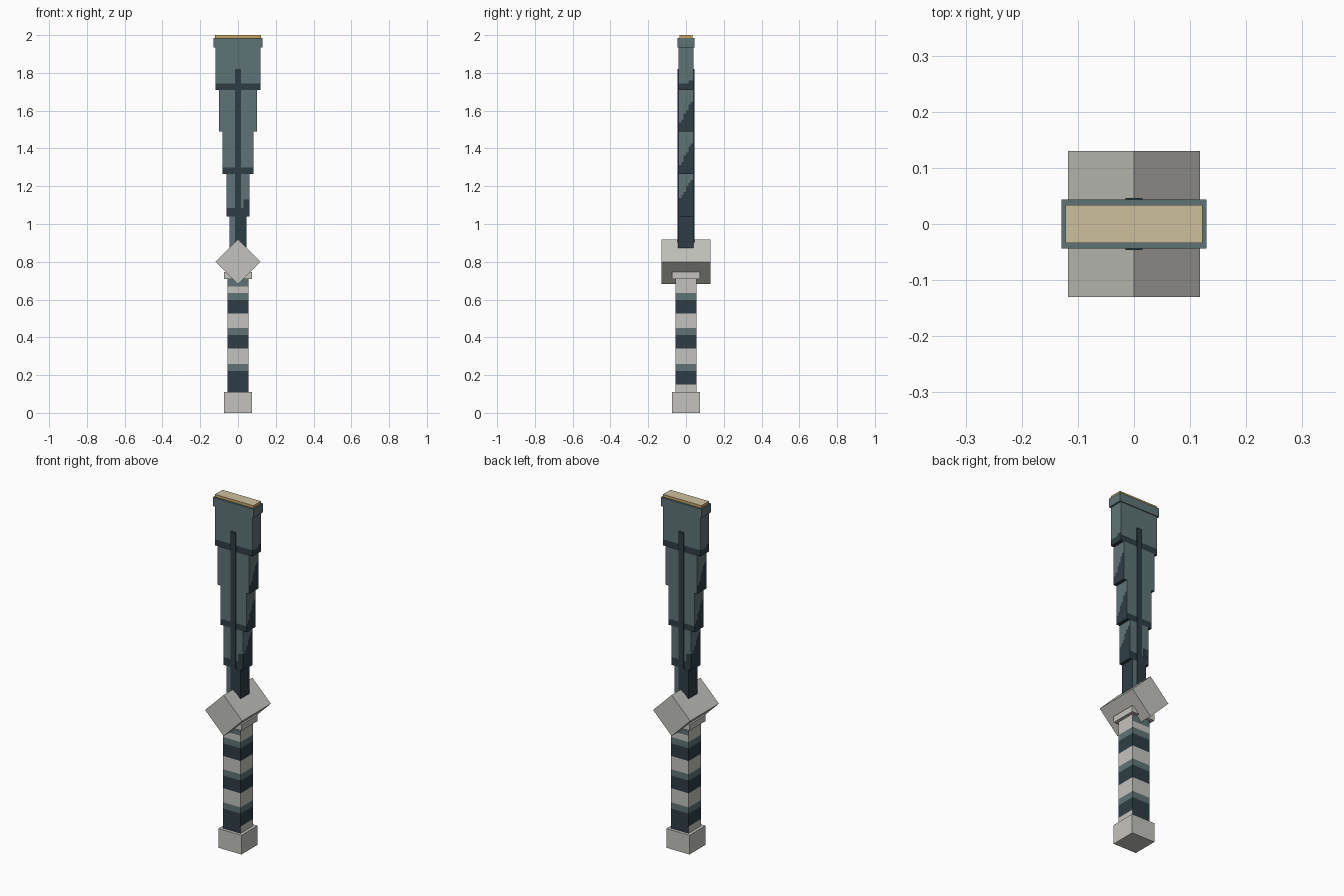
import bpy, bmesh, math
from mathutils import Vector, Matrix

cube = bpy.data.objects.get("Cube")
if cube:
    bpy.data.objects.remove(cube, do_unlink=True)


def material(name, rgb):
    m = bpy.data.materials.new(name)
    m.use_nodes = True
    m.diffuse_color = (*rgb, 1)
    m.node_tree.nodes["Principled BSDF"].inputs["Base Color"].default_value = (*rgb, 1)
    return m


STONE = material("pale stone", (0.55, 0.545, 0.51))
TEAL = material("slate teal", (0.112, 0.175, 0.181))
DARK = material("dark slate", (0.027, 0.048, 0.06))
TAN = material("pale tan", (0.61, 0.53, 0.34))
OCHRE = material("ochre", (0.58, 0.36, 0.12))


def box(name, hx, hy, z0, z1, mats, rule=None, z_cuts=(), y_cuts=(), turn=0):
    """Box centred on the z axis; optional cuts split faces, rule picks a material."""
    bm = bmesh.new()
    bmesh.ops.create_cube(bm, size=2)
    mid = (z0 + z1) / 2
    bmesh.ops.scale(bm, vec=(hx, hy, (z1 - z0) / 2), verts=bm.verts)
    bmesh.ops.rotate(bm, cent=(0, 0, 0), matrix=Matrix.Rotation(turn, 3, 'Y'), verts=bm.verts)
    bmesh.ops.translate(bm, vec=(0, 0, mid), verts=bm.verts)
    planes = [((0, 0, z), Vector((0, 0, 1))) for z in z_cuts]
    planes += [((0, y, 0), Vector((0, 1, 0))) for y in y_cuts]
    for co, no in planes:
        bmesh.ops.bisect_plane(bm, geom=bm.verts[:] + bm.edges[:] + bm.faces[:],
                               plane_co=co, plane_no=no)
    bm.normal_update()
    if rule:
        for f in bm.faces:
            f.material_index = rule(f.calc_center_median(), f.normal)
    me = bpy.data.meshes.new(name)
    bm.to_mesh(me)
    bm.free()
    for m in mats:
        me.materials.append(m)
    ob = bpy.data.objects.new(name, me)
    bpy.context.collection.objects.link(ob)
    return ob


# Pommel, collar and the turned square guard
box("pommel", 0.073, 0.073, 0, 0.11, [STONE])
box("collar", 0.073, 0.073, 0.71, 0.745, [STONE])
half = 0.118 / math.sqrt(2)
box("guard", half, 0.13, 0.8 - half, 0.8 + half, [STONE], turn=math.pi / 4)

# Grip wrapped in repeating dark, teal and pale bands
bands = []
for start in (0.15, 0.34, 0.525):
    bands += [(start, start + 0.073, 2), (start + 0.073, start + 0.109, 1)]


def grip_rule(c, n):
    if abs(n.y) > 0.5:
        if c.z < 0.15:
            return 2
        if c.z > 0.67:
            return 1
    return next((k for a, b, k in bands if a < c.z < b), 0)


box("grip", 0.056, 0.056, 0.11, 0.71, [STONE, TEAL, DARK], grip_rule,
    z_cuts=[z for a, b, _ in bands for z in (a, b)] + [0.67])

# Blade tiers: half width, bottom, top, front band height, side stain low and high
tiers = [
    (0.045, 0.80, 1.04, 0.0, 1.04, 1.04),
    (0.062, 1.04, 1.265, 0.045, 1.13, 1.24),
    (0.082, 1.265, 1.49, 0.035, 1.31, 1.43),
    (0.100, 1.49, 1.71, 0.0, 1.53, 1.65),
    (0.120, 1.71, 1.94, 0.035, 1.745, 1.755),
]
DEPTH = 0.041
columns = [-0.025, -0.012, 0, 0.012, 0.025]
for i, (hx, z0, z1, band, low, high) in enumerate(tiers):
    def stain(y):
        t = min(max(y / DEPTH * 0.5 + 0.5, 0), 1)
        return low + (high - low) * t * t * (3 - 2 * t)

    def tier_rule(c, n):
        if n.z < -0.5:
            return 1
        if abs(n.x) > 0.5:
            return int(c.z < stain(c.y * n.x))
        if abs(n.y) > 0.5:
            return int(c.z < z0 + band)
        return 0

    steps = 14
    cuts = [z0 + (z1 - z0) * k / steps for k in range(1, steps)] + [z0 + band]
    depth = DEPTH - 0.002 * (i == len(tiers) - 1)
    box(f"blade_tier_{i + 1}", hx, depth, z0, z1, [TEAL, DARK], tier_rule, cuts, columns)

# Dark stains beside the rib on both broad faces of the lowest tiers
for side, s in (("front", 1), ("back", -1)):
    for label, a, b, z0, z1 in (("low", 0.015, 0.045, 0.87, 1.04),
                                ("high", 0.03, 0.061, 1.085, 1.13)):
        plate = box(f"{side}_{label}_stain", (b - a) / 2, 0.001, z0, z1, [DARK])
        plate.location = (s * (a + b) / 2, -s * DEPTH, 0)

# Central rib running up both broad faces
box("blade_rib", 0.015, 0.046, 0.85, 1.82, [DARK])

# Tip cap with its tan inlay
box("tip_cap", 0.129, 0.044, 1.935, 1.985, [TEAL])
box("tip_inlay", 0.122, 0.034, 1.98, 2.0, [TAN, OCHRE], lambda c, n: int(n.z < 0.5))
